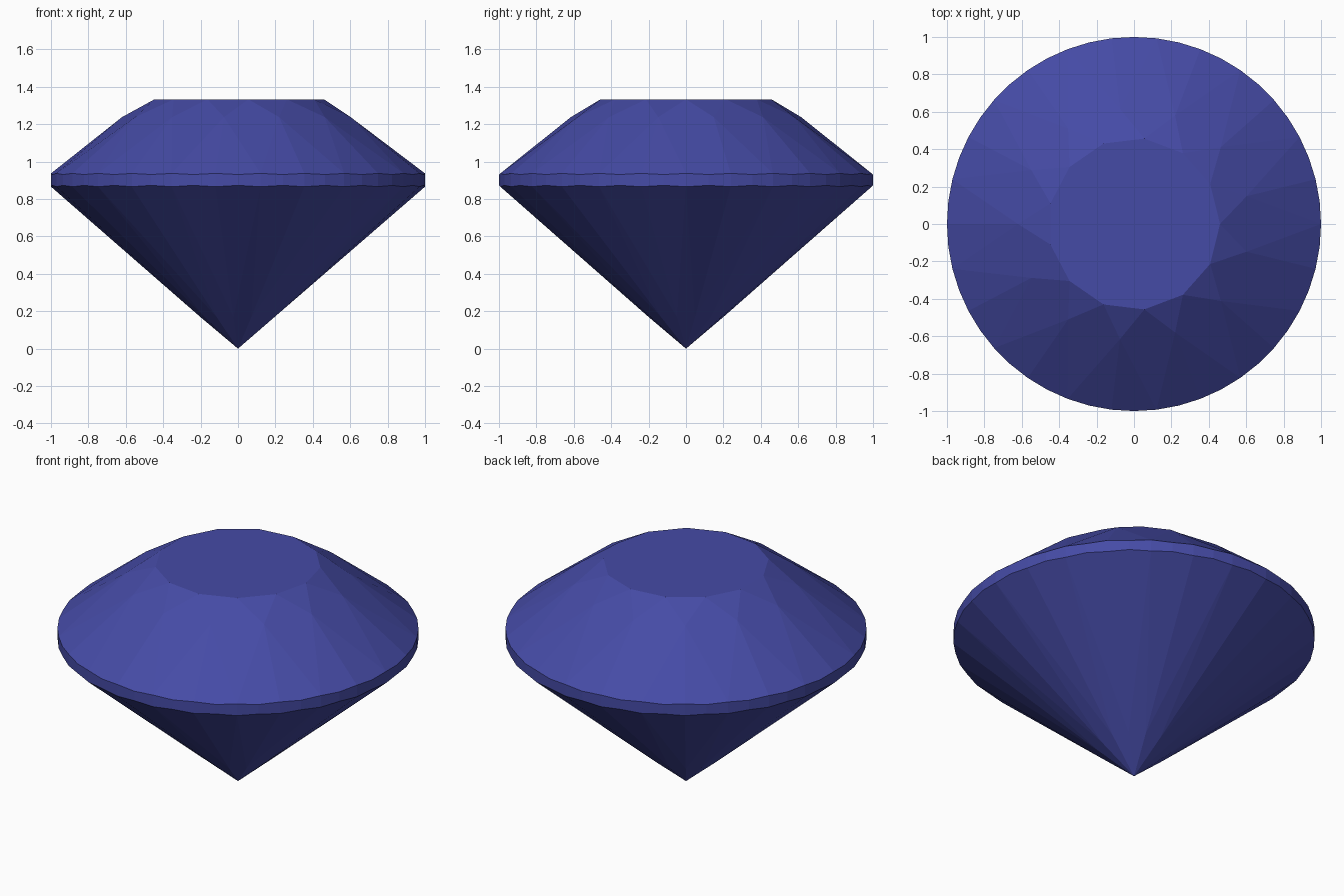
import bpy, bmesh
from math import pi, cos, sin

if "Cube" in bpy.data.objects:
    bpy.data.objects.remove(bpy.data.objects["Cube"])

SEG = 13                      # symmetry of the cut
STEP = 2 * pi / SEG

bm = bmesh.new()


def ring(radius, height, count=SEG, offset=0.0):
    """Ring of vertices; height may be a function of the index."""
    verts = []
    for i in range(count):
        a = 2 * pi * i / count + offset
        z = height(i) if callable(height) else height
        verts.append(bm.verts.new((radius * cos(a), radius * sin(a), z)))
    return verts


# Rings from top to bottom (girdle rings are gently scalloped)
G = 4 * SEG
table = ring(0.46, 1.333)
crown_mid = ring(0.62, 1.238, offset=STEP / 2)
girdle_top = ring(1.0, lambda i: 0.931 if i % 2 else 0.937, G)
girdle_low = ring(1.0, lambda i: 0.873 if i % 2 else 0.866, G)
pavilion_mid = ring(0.2, 0.2 * cos(STEP / 2) * 0.866, offset=STEP / 2)
culet = bm.verts.new((0, 0, 0))

bm.faces.new(table)
for k in range(SEG):
    n, g = (k + 1) % SEG, 4 * k
    # star and kite facets of the crown
    bm.faces.new((table[k], crown_mid[k], table[n]))
    bm.faces.new((table[k], crown_mid[k - 1], girdle_top[g], crown_mid[k]))
    # main facets of the pavilion
    bm.faces.new((culet, pavilion_mid[k], girdle_low[g], pavilion_mid[k - 1]))
    # upper and lower half facets
    for h in (g, g + 2):
        ids = [(h + j) % G for j in range(3)]
        bm.faces.new([crown_mid[k]] + [girdle_top[i] for i in ids])
        bm.faces.new([pavilion_mid[k]] + [girdle_low[i] for i in reversed(ids)])

# Girdle band
for i in range(G):
    j = (i + 1) % G
    bm.faces.new((girdle_low[i], girdle_low[j], girdle_top[j], girdle_top[i]))

bmesh.ops.recalc_face_normals(bm, faces=bm.faces)
mesh = bpy.data.meshes.new("gemstone")
bm.to_mesh(mesh)
bm.free()

gem = bpy.data.objects.new("gemstone", mesh)
bpy.context.collection.objects.link(gem)
mat = bpy.data.materials.new("blue_gem")
mat.diffuse_color = (0.06, 0.07, 0.38, 1)
mat.use_nodes = True
mat.node_tree.nodes["Principled BSDF"].inputs["Base Color"].default_value = mat.diffuse_color
mesh.materials.append(mat)
